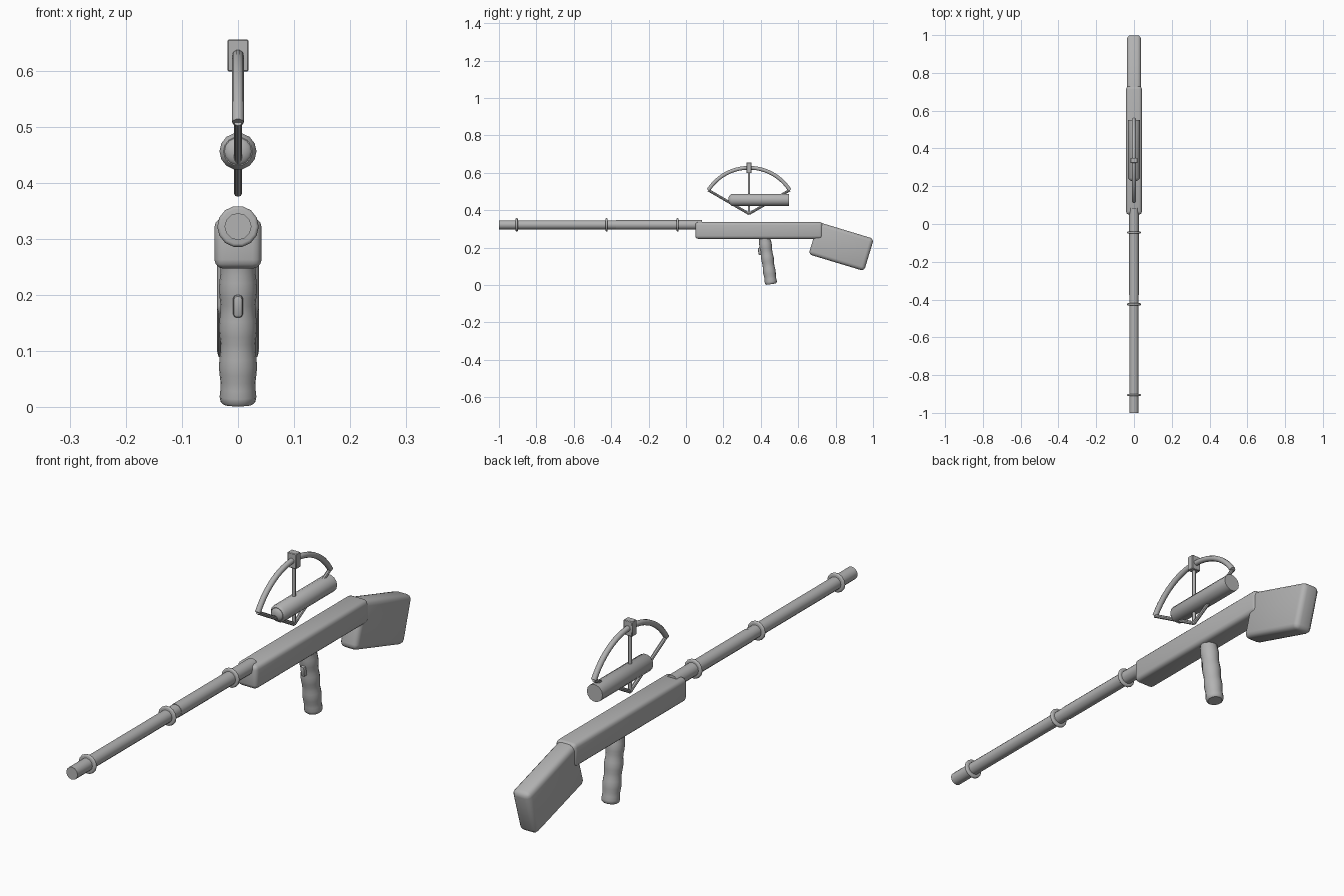
import bpy, bmesh, math
from mathutils import Vector, Matrix

if "Cube" in bpy.data.objects:
    bpy.data.objects.remove(bpy.data.objects["Cube"], do_unlink=True)

GREY = (0.45, 0.45, 0.45, 1.0)
grey = bpy.data.materials.new("plain grey")
grey.use_nodes = True
grey.diffuse_color = GREY
grey.node_tree.nodes["Principled BSDF"].inputs["Base Color"].default_value = GREY


def finish(name, bm, angle=40):
    bmesh.ops.recalc_face_normals(bm, faces=bm.faces)
    mesh = bpy.data.meshes.new(name)
    bm.to_mesh(mesh)
    bm.free()
    mesh.materials.append(grey)
    obj = bpy.data.objects.new(name, mesh)
    bpy.context.collection.objects.link(obj)
    bpy.ops.object.select_all(action="DESELECT")
    obj.select_set(True)
    bpy.context.view_layer.objects.active = obj
    bpy.ops.object.shade_smooth_by_angle(angle=math.radians(angle))
    return obj


def lathe(name, start, end, profile, sides=12):
    """Round part along an axis; profile holds (fraction of length, radius)."""
    start, end = Vector(start), Vector(end)
    turn = (end - start).to_track_quat("Z", "Y")
    bm = bmesh.new()
    rings = []
    for t, r in profile:
        centre = start.lerp(end, t)
        angles = [math.tau * i / sides for i in range(sides)]
        rings.append([bm.verts.new(centre + turn @ Vector((r * math.cos(a), r * math.sin(a), 0)))
                      for a in angles])
    for a, b in zip(rings, rings[1:]):
        for i in range(sides):
            j = (i + 1) % sides
            bm.faces.new((a[i], a[j], b[j], b[i]))
    bm.faces.new(rings[0])
    bm.faces.new(rings[-1])
    return finish(name, bm)


def rod(name, start, end, radius, sides=12):
    return lathe(name, start, end, [(0, radius), (1, radius)], sides)


def rounded_box(name, centre, size, bevel, tilt=0, segments=3):
    bm = bmesh.new()
    bmesh.ops.create_cube(bm, size=1)
    bmesh.ops.scale(bm, vec=size, verts=bm.verts)
    bmesh.ops.bevel(bm, geom=bm.edges[:], offset=bevel, segments=segments,
                    profile=0.5, affect="EDGES")
    bm.transform(Matrix.Translation(centre) @ Matrix.Rotation(math.radians(tilt), 4, "X"))
    return finish(name, bm)


def sweep(name, path, radius, sides=10):
    """Tube along a path lying in the x = 0 plane."""
    bm = bmesh.new()
    rings = []
    for i, p in enumerate(path):
        along = (path[min(i + 1, len(path) - 1)] - path[max(i - 1, 0)]).normalized()
        across = Vector((1, 0, 0))
        up = along.cross(across)
        rings.append([bm.verts.new(p + radius * (across * math.cos(a) + up * math.sin(a)))
                      for a in (math.tau * k / sides for k in range(sides))])
    for a, b in zip(rings, rings[1:]):
        for i in range(sides):
            j = (i + 1) % sides
            bm.faces.new((a[i], a[j], b[j], b[i]))
    bm.faces.new(rings[0])
    bm.faces.new(rings[-1])
    return finish(name, bm)


# Barrel, its thicker rear sleeve and three rings
BARREL_Z = 0.322
rod("barrel", (0, -1, BARREL_Z), (0, -0.36, BARREL_Z), 0.024)
rod("barrel_sleeve", (0, -0.375, BARREL_Z), (0, 0.085, BARREL_Z), 0.0255)
for i, y in enumerate((-0.905, -0.425, -0.045)):
    ring_path = [(0.5 + 0.5 * math.sin(a), 0.031 + 0.006 * math.cos(a))
                 for a in (math.pi * (k / 6 - 0.5) for k in range(7))]
    lathe(f"barrel_ring_{i + 1}", (0, y - 0.006, BARREL_Z), (0, y + 0.006, BARREL_Z),
          ring_path, 14)

# Body and shoulder stock
rounded_box("body", (0, 0.39, 0.292), (0.084, 0.68, 0.09), 0.016)
rounded_box("stock", (0, 0.83, 0.206), (0.075, 0.31, 0.18), 0.02, tilt=-16.8)

# Grip with shallow finger waves and a small trigger stud
waves = [(k / 20, 0.0325 + 0.0015 * math.cos(k * 1.25)) for k in range(20)]
lathe("grip", (0, 0.416, 0.28), (0, 0.455, 0.005),
      waves + [(0.985, 0.031), (1, 0.026)], 16)
rounded_box("trigger", (0, 0.396, 0.18), (0.017, 0.02, 0.04), 0.006, tilt=8, segments=2)

# Sight tube with a domed front lens
SIGHT_Z = 0.456
lathe("sight_tube", (0, 0.235, SIGHT_Z), (0, 0.55, SIGHT_Z),
      [(0, 0.026), (0.03, 0.033), (1, 0.033)], 14)
dome = [(1 - math.cos(a), 0.026 * math.sin(a))
        for a in (math.radians(d) for d in (10, 30, 50, 70, 90))]
lathe("sight_lens", (0, 0.226, SIGHT_Z), (0, 0.24, SIGHT_Z), dome, 14)

# Bow arc over the sight, with its post, clamp and string
MID, ARC_Z, ARC_R = 0.337, 0.369, 0.258
spread = math.radians(57.5)
arc = [Vector((0, MID + ARC_R * math.sin(a), ARC_Z + ARC_R * math.cos(a)))
       for a in (spread * (k / 12 - 1) for k in range(25))]
sweep("bow_arc", arc, 0.0105)
rounded_box("bow_clamp", (0, MID, 0.627), (0.037, 0.027, 0.057), 0.002, segments=1)
low = Vector((0, MID, 0.381))
rod("bow_post", low, (0, MID, 0.61), 0.0065, 10)
rod("bow_string_front", arc[0], low, 0.007, 8)
rod("bow_string_rear", arc[-1], low, 0.007, 8)
